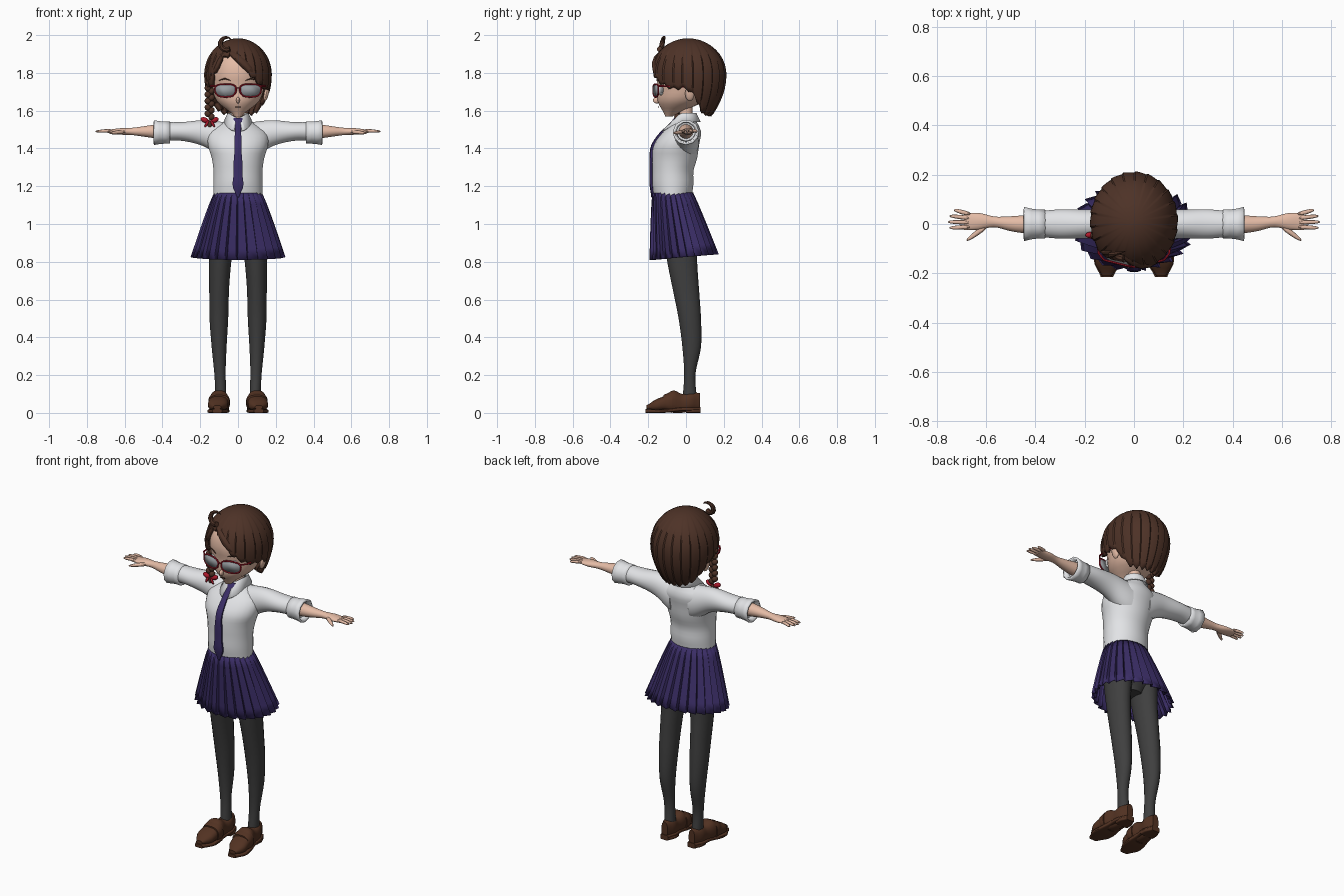
import bpy, bmesh
from math import sin, cos, acos, pi, radians, sqrt, copysign
from mathutils import Vector, Matrix, Euler

cube = bpy.data.objects.get("Cube")
if cube:
    bpy.data.objects.remove(cube, do_unlink=True)


def material(name, *colour):
    m = bpy.data.materials.new(name)
    m.use_nodes = True
    m.diffuse_color = (*colour, 1)
    m.node_tree.nodes["Principled BSDF"].inputs["Base Color"].default_value = (*colour, 1)
    return m


HAIR = material("dark brown hair", .075, .032, .02)
SKIN = material("skin", .78, .5, .38)
SHIRT = material("white cloth", .76, .77, .79)
VIOLET = material("violet cloth", .042, .026, .13)
TIGHTS = material("charcoal tights", .05, .05, .05)
LEATHER = material("brown leather", .085, .032, .016)
RED = material("red", .42, .01, .025)
LENS = material("grey lens", .32, .34, .36)
EYE = material("eye white", .85, .85, .85)


def along(values, t):
    """Smooth curve through evenly spaced values; a plain number stays constant."""
    if not isinstance(values, tuple):
        return values
    last = len(values) - 1
    i = min(int(t * last), last - 1)
    f = t * last - i
    a, b, c, d = (values[max(0, min(k, last))] for k in range(i - 1, i + 3))
    return b + f / 2 * (c - a + f * (2 * a - 5 * b + 4 * c - d + f * (3 * (b - c) + d - a)))


def finish(name, bm, mat, mirror=False, subsurf=False, thick=0, offset=0, angle=40):
    """Turn a bmesh into a shaded object with its modifiers."""
    bmesh.ops.remove_doubles(bm, verts=bm.verts, dist=.0001)
    bmesh.ops.recalc_face_normals(bm, faces=bm.faces)
    mesh = bpy.data.meshes.new(name)
    bm.to_mesh(mesh)
    bm.free()
    mesh.materials.append(mat)
    mesh.shade_smooth()
    mesh.set_sharp_from_angle(angle=radians(angle))
    ob = bpy.data.objects.new(name, mesh)
    bpy.context.collection.objects.link(ob)
    if mirror:
        ob.modifiers.new("Mirror", 'MIRROR').use_mirror_merge = False
    if thick:
        solid = ob.modifiers.new("Solidify", 'SOLIDIFY')
        solid.thickness, solid.offset = thick, offset
    if subsurf:
        ob.modifiers.new("Subdivision", 'SUBSURF').levels = 1


def add_rings(bm, rings, closed=True, caps=True):
    """Bridge rows of points with quads."""
    rows = [[bm.verts.new(p) for p in ring] for ring in rings]
    count = len(rows[0])
    for low, high in zip(rows, rows[1:]):
        for i in range(count if closed else count - 1):
            k = (i + 1) % count
            bm.faces.new((low[i], low[k], high[k], high[i]))
    if caps:
        bm.faces.new(rows[0])
        bm.faces.new(rows[-1])


def surface(name, point, columns, rows, mat, closed=True, **options):
    """Open sheet from a rule giving the point at a column and row."""
    bm = bmesh.new()
    add_rings(bm, [[point(i, j) for i in range(columns)] for j in range(rows)], closed, caps=False)
    finish(name, bm, mat, **options)


def loft(name, axis, ends, mat, wide, deep, x=0, y=0, z=0, sides=20, steps=18, power=2, caps=True, **options):
    """Sweep a rounded section along an axis while its radii and centre change."""
    main, u, v = {'X': (0, 1, 2), 'Y': (1, 0, 2), 'Z': (2, 0, 1)}[axis]
    rings = []
    for s in range(steps + 1):
        t = s / steps
        centre = [along(x, t), along(y, t), along(z, t)]
        centre[main] = ends[0] + (ends[1] - ends[0]) * t
        ring = []
        for i in range(sides):
            a = 2 * pi * (i + .5) / sides
            p = list(centre)
            p[u] += along(wide, t) * copysign(abs(sin(a)) ** (2 / power), sin(a))
            p[v] += along(deep, t) * copysign(abs(cos(a)) ** (2 / power), cos(a))
            ring.append(p)
        rings.append(ring)
    bm = bmesh.new()
    add_rings(bm, rings, caps=caps)
    finish(name, bm, mat, **options)


def tubes(name, paths, mat, sides=8, **options):
    """Each path is a list of x, y, z, radius."""
    bm = bmesh.new()
    for path in paths:
        pts = [Vector(p[:3]) for p in path]
        rings = []
        for i, p in enumerate(pts):
            tangent = pts[min(i + 1, len(pts) - 1)] - pts[max(i - 1, 0)]
            side = tangent.cross(Vector((.1, .9, .4))).normalized()
            up = tangent.normalized().cross(side)
            turns = [2 * pi * k / sides for k in range(sides)]
            rings.append([p + path[i][3] * (side * cos(a) + up * sin(a)) for a in turns])
        add_rings(bm, rings)
    finish(name, bm, mat, **options)


def balls(name, items, mat, **options):
    """Items are location, scale and tilt about y."""
    bm = bmesh.new()
    for place, scale, tilt in items:
        matrix = Matrix.LocRotScale(Vector(place), Euler((0, tilt, 0)), Vector(scale))
        bmesh.ops.create_uvsphere(bm, u_segments=14, v_segments=8, radius=1, matrix=matrix)
    finish(name, bm, mat, **options)


# Head, face and neck
loft("head", 'Z', (1.57, 1.95), SKIN, wide=(.02, .11, .14, .15, .13, .07),
     deep=(.02, .12, .14, .16, .15, .08), y=(-.09, -.03, -.01, 0, .01, .01))
balls("nose", [((0, -.155, 1.655), (.01, .02, .017), 0)], SKIN)
balls("ears", [((.15, .02, 1.69), (.013, .025, .04), .2)], SKIN, mirror=True)
balls("eyes", [((.06, -.13, 1.71), (.035, .015, .03), 0)], EYE, mirror=True)
tubes("brows", [[(.04, -.155, 1.76, .002), (.07, -.14, 1.77, .004), (.1, -.115, 1.76, .002)]], HAIR, mirror=True)
tubes("mouth", [[(x, -.145, 1.62, .003) for x in (-.015, 0, .015)]], HAIR)
loft("neck", 'Z', (1.48, 1.64), SKIN, wide=.035, deep=.035)

# Hair: a strand-rippled shell whose hem follows a side parting
HAIR_MID = 1.79
HEM = (1.58, 1.58, 1.61, 1.72, 1.73, 1.89, 1.87, 1.77, 1.72, 1.71, 1.6, 1.58, 1.58)
COLUMNS, ROWS, STRANDS = 176, 17, 22


def hair_point(i, j):
    turn = i / COLUMNS
    strand = turn * STRANDS % 1
    hem = along(HEM, turn) - .02 * (1 - abs(2 * strand - 1)) + .01
    over = hem - HAIR_MID
    length = acos(over / .193) if over > 0 else pi / 2 - 5 * over
    p = length * j / (ROWS - 1)
    drop = max(0, p - pi / 2) / 5
    z = HAIR_MID - drop if drop else HAIR_MID + .193 * cos(p)
    r = 1 - 8 * drop ** 2 if drop else sin(p)
    r *= .985 + .03 * strand * min(1, p)
    a = 2 * pi * turn
    return (-.178 * r * sin(a), .012 + .2 * r * cos(a), z)


def on_hair(x, z, radius):
    return (x, .01 - .19 * sqrt(1 - (x / .18) ** 2 - ((z - HAIR_MID) / .19) ** 2), z, radius)


def curl_point(t):
    a = radians(-60 - 260 * t)
    return (-.06 + .033 * cos(a), -.14 + .03 * t, 1.955 + .033 * sin(a), .014 * (1 - t ** 3) + .001)


# Columns run from the back past the model's right side to the front
surface("hair", hair_point, COLUMNS, ROWS, HAIR, thick=.022, offset=-1, angle=30)
tubes("swept_fringe", [[on_hair(-.06, 1.92, .01), on_hair(0, 1.88, .025), on_hair(.06, 1.82, .025), on_hair(.12, 1.75, .003)],
                       [on_hair(-.07, 1.92, .01), on_hair(-.12, 1.85, .02), on_hair(-.15, 1.75, .01)]],
      HAIR, subsurf=True)
tubes("hair_curl", [[curl_point(k / 10) for k in range(11)]], HAIR)

# Braid with its bow
plait = [((-.15 + .01 * s, -.045, 1.745 - .034 * k - .008 * s), (.017, .018, .018), .6 * s)
         for k in range(6) for s in (-1, 1)]
balls("braid", plait + [((-.15, -.04, 1.525), (.014, .014, .025), 0)], HAIR)
loops = [((-.15 + .025 * s, -.045, 1.55), (.025, .013, .014), -.4 * s) for s in (-1, 1)]
tails = [((-.15 + .016 * s, -.055, 1.53), (.007, .006, .02), -.5 * s) for s in (-1, 1)]
balls("braid_bow", loops + tails, RED)


# Glasses: half-round lenses, rims, bridge and temples
def rim_point(k):
    a = 2 * pi * k / 28
    u = .056 * copysign(abs(cos(a)) ** .75, cos(a))
    height = .026 if sin(a) > 0 else .043
    return (.066 + u, -.16 + u / 4, 1.715 + height * copysign(abs(sin(a)) ** .8, sin(a)))


bm = bmesh.new()
bm.faces.new([bm.verts.new(rim_point(k)) for k in range(28)])
finish("lenses", bm, LENS, mirror=True, thick=.003)
rim = [(*rim_point(k), .0045) for k in range(29)]
bridge = [(0, -.175, 1.72, .004), (.012, -.17, 1.72, .004)]
temple = [(.12, -.147, 1.73, .005), (.143, -.12, 1.73, .005), (.155, .02, 1.725, .004)]
tubes("glasses_frame", [rim, bridge, temple], RED, sides=6, mirror=True)

# Shirt: body, sleeves and rolled cuffs
SHIRT_ENDS = (1.14, 1.56)
SHIRT_DEEP = (.1, .11, .11, .12, .12, .1, .05)
SHIRT_Y = (-.07, -.07, -.07, -.06, -.05, -.02, 0)
loft("shirt_body", 'Z', SHIRT_ENDS, SHIRT, wide=(.13, .13, .13, .14, .16, .15, .05), deep=SHIRT_DEEP, y=SHIRT_Y, sides=28)
loft("sleeves", 'X', (.06, .42), SHIRT, wide=(.07, .06, .06, .05), deep=(.1, .07, .05, .05),
     z=(1.44, 1.48, 1.49, 1.49), mirror=True)
loft("sleeve_cuffs", 'X', (.36, .445), SHIRT, wide=(.06, .06, .07), deep=(.06, .06, .067), z=1.485,
     sides=11, steps=3, caps=False, mirror=True, thick=.012, offset=-1)


# Collar with two points at the front
def collar_point(i, j):
    a = radians(10 + 340 * i / 32)
    front = max(0, cos(a)) ** 3
    r = (.045, .054, .074 + .055 * front)[j]
    z = (1.58, 1.585, 1.54)[j] - (.05 if j == 2 else .025) * front
    return (r * sin(a) * (1 - front / 10), -r * cos(a), z)


surface("collar", collar_point, 33, 3, SHIRT, closed=False, thick=.006)

# Necktie lying on the shirt front
shirt_front = tuple(along(SHIRT_Y, k / 12) - along(SHIRT_DEEP, k / 12) - .004 for k in range(13))
loft("necktie", 'Z', SHIRT_ENDS, VIOLET, wide=(.005, .03, .025, .025, .02, .02, .017, .025), deep=.01,
     y=shirt_front, sides=8, power=3)


# Pleated skirt
PLEATS = 26


def skirt_point(i, j):
    t = j / 6
    pleat, step = divmod(i, 3)
    a = 2 * pi * (pleat + (0, .8, .92)[step]) / PLEATS
    fold = (-.004, .006, -.008)[step] * (.3 + 1.5 * t)
    x = (.124 + .115 * t ** .9 + fold) * sin(a)
    y = -.07 + .06 * t - (.105 + .066 * t ** .9 + fold) * cos(a)
    return (x, y, 1.165 - (.34 + .015 * cos(a)) * t)


surface("pleated_skirt", skirt_point, 3 * PLEATS, 7, VIOLET, thick=.004, angle=25)

# Tights
loft("hips", 'Z', (.87, 1.12), TIGHTS, wide=(.06, .14, .13, .11), deep=(.05, .09, .1, .09), y=(-.02, -.04, -.06))
loft("legs", 'Z', (.05, .95), TIGHTS, wide=(.03, .03, .04, .05, .053, .06, .07),
     deep=(.04, .03, .05, .06, .07, .08, .09), x=(.09, .1, .1, .09),
     y=(.02, .02, .03, .02, 0, -.02, -.03), steps=30, mirror=True)

# Loafers: upper, strap, sole and heel
loft("shoe_uppers", 'Y', (-.21, .075), LEATHER, wide=(.02, .05, .053, .05, .04, .04, .02),
     deep=(.01, .03, .04, .06, .05, .05, .045), x=(.11, .1, .09),
     z=(.03, .04, .05, .06, .05, .06, .06), power=2.5, mirror=True)
loft("shoe_straps", 'Y', (-.12, -.075), LEATHER, wide=(.054, .058, .056), deep=(.04, .05, .055), x=.1, z=.055,
     power=2.5, steps=4, mirror=True)
loft("shoe_soles", 'Y', (-.215, .078), LEATHER, wide=(.025, .055, .055, .045, .045, .025), deep=.01,
     x=(.11, .1, .09), z=(.01, .01, .02, .02), power=5, mirror=True)
loft("shoe_heels", 'Y', (0, .078), LEATHER, wide=(.043, .043, .025), deep=.01, x=.09, z=.01,
     power=5, steps=5, mirror=True)

# Forearms and hands
loft("forearms", 'X', (.38, .69), SKIN, wide=(.04, .037, .03, .022, .034, .034),
     deep=(.04, .036, .027, .019, .017, .009), y=(0, 0, .01, .01), z=1.49, mirror=True)
fingers = []
for k in range(4):
    y, tip = .04 - .017 * k, .755 - .006 * (k - 2) ** 2
    fingers.append([(.66, y, 1.494, .01), (.7, y * 1.2, 1.494, .01), (tip - .01, y * 1.4, 1.49, .008), (tip, y * 1.4, 1.49, .003)])
thumb = [(.595, -.005, 1.49, .013), (.635, -.035, 1.486, .012), (.665, -.057, 1.482, .009), (.68, -.068, 1.48, .003)]
tubes("fingers", fingers + [thumb], SKIN, mirror=True, subsurf=True)
